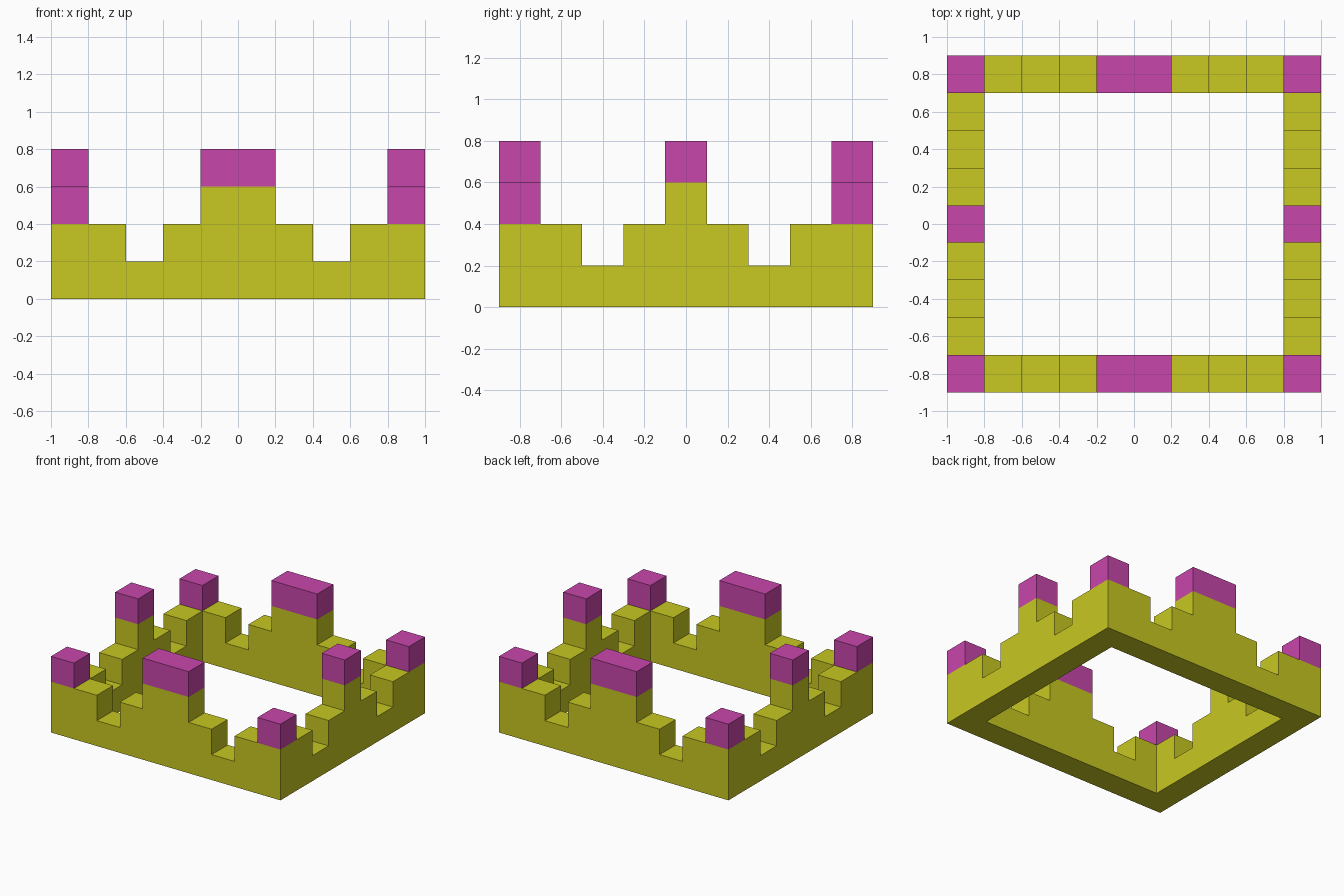
import bpy, bmesh
from mathutils import Vector

if "Cube" in bpy.data.objects:
    bpy.data.objects.remove(bpy.data.objects["Cube"])

S = 0.2            # block size
NX, NY = 10, 9     # ring footprint in blocks


def material(name, rgb):
    m = bpy.data.materials.new(name)
    m.diffuse_color = (*rgb, 1)
    m.use_nodes = True
    m.node_tree.nodes["Principled BSDF"].inputs["Base Color"].default_value = m.diffuse_color
    return m


yellow = material("gold yellow", (0.578, 0.578, 0.016))
magenta = material("jewel magenta", (0.578, 0.061, 0.402))

# Wall heights in blocks from a corner to the middle of a side
STEPS = [2, 2, 1, 2, 3]


def steps(i, n):
    return STEPS[min(i, n - 1 - i)]


# Fill the ring with blocks; corners and middles are topped with a jewel block
band, jewels = set(), set()
for i in range(NX):
    for j in range(NY):
        on_x, on_y = i in (0, NX - 1), j in (0, NY - 1)
        if not (on_x or on_y):
            continue
        h = steps(i, NX) if on_y else steps(j, NY)
        band |= {(i, j, k) for k in range(h)}
        if h == 3 or (on_x and on_y):
            jewels.add((i, j, h))
solid = band | jewels


def skin(name, cells, mat):
    """Make only the outer faces of a set of blocks."""
    bm = bmesh.new()
    for c in sorted(cells):
        for axis in range(3):
            for sign in (-1, 1):
                n = list(c)
                n[axis] += sign
                if tuple(n) in solid:
                    continue
                d = Vector((0, 0, 0))
                d[axis] = sign * 0.5
                u, v = Vector((0, 0, 0)), Vector((0, 0, 0))
                u[(axis + 1) % 3] = 0.5
                v[(axis + 2) % 3] = 0.5 * sign
                mid = Vector(c) + Vector((0.5 - NX / 2, 0.5 - NY / 2, 0.5)) + d
                bm.faces.new([bm.verts.new((mid + p) * S)
                              for p in (-u - v, u - v, u + v, -u + v)])
    bmesh.ops.remove_doubles(bm, verts=bm.verts, dist=0.001)
    mesh = bpy.data.meshes.new(name)
    bm.to_mesh(mesh)
    bm.free()
    mesh.materials.append(mat)
    bpy.context.collection.objects.link(bpy.data.objects.new(name, mesh))


# Stepped crown band and the jewel blocks on its peaks
skin("crown_band", band, yellow)
skin("crown_jewels", jewels, magenta)
